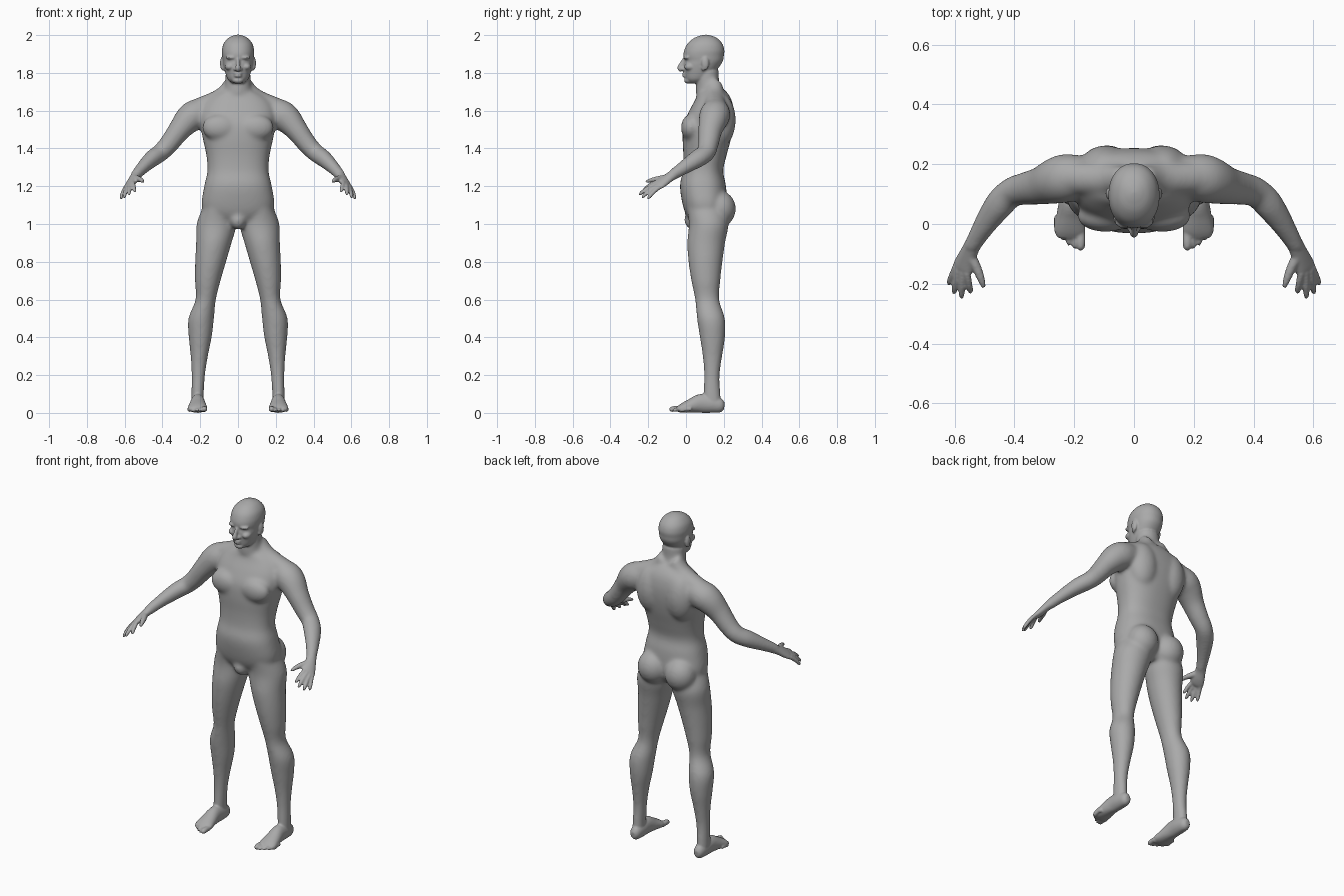
import bpy, bmesh, math
from mathutils import Vector

cube = bpy.data.objects.get("Cube")
if cube:
    bpy.data.objects.remove(cube, do_unlink=True)

skin = bpy.data.materials.new("grey_clay")
skin.use_nodes = True
skin.diffuse_color = (0.4, 0.4, 0.4, 1)
skin.node_tree.nodes["Principled BSDF"].inputs["Base Color"].default_value = (0.4, 0.4, 0.4, 1)

UP = Vector((0, 0, 1))
SIDES = (1, -1)


def finish(bm, name):
    bmesh.ops.recalc_face_normals(bm, faces=bm.faces)
    mesh = bpy.data.meshes.new(name)
    bm.to_mesh(mesh)
    bm.free()
    obj = bpy.data.objects.new(name, mesh)
    bpy.context.collection.objects.link(obj)
    return obj


def spline(rows, steps):
    """Smooth curve through every value of the given rows."""
    out = []
    for i in range(len(rows) - 1):
        a, b, c, d = rows[max(i - 1, 0)], rows[i], rows[i + 1], rows[min(i + 2, len(rows) - 1)]
        for s in range(steps):
            t = s / steps
            out.append([q + t / 2 * (r - p + t * (2 * p - 5 * q + 4 * r - e + t * (3 * (q - r) + e - p)))
                        for p, q, r, e in zip(a, b, c, d)])
    return out + [list(rows[-1])]


def tube(name, rows, side=(1, 0, 0), level=False, power=1.0, flip=1, count=40):
    """Loft of ellipses; each row is x, y, z, radius along side, other radius."""
    rows = spline(rows, 5)
    points = [Vector(r[:3]) for r in rows]
    bm = bmesh.new()
    rings = []
    for i, row in enumerate(rows):
        tangent = UP if level else (points[min(i + 1, len(rows) - 1)] - points[max(i - 1, 0)]).normalized()
        u = Vector(side) - tangent * tangent.dot(Vector(side))
        u.normalize()
        v = tangent.cross(u)
        ring = []
        for k in range(count):
            angle = math.tau * k / count
            c, s = math.cos(angle), math.sin(angle)
            c, s = (math.copysign(abs(w) ** power, w) for w in (c, s))
            p = points[i] + u * c * max(row[3], 0.002) + v * s * max(row[4], 0.002)
            ring.append(bm.verts.new((p.x * flip, p.y, p.z)))
        rings.append(ring)
    for low, high in zip(rings, rings[1:]):
        for k in range(count):
            j = (k + 1) % count
            bm.faces.new((low[k], low[j], high[j], high[k]))
    bm.faces.new(rings[0])
    bm.faces.new(rings[-1])
    return finish(bm, name)


def ball(name, loc, size):
    bm = bmesh.new()
    bmesh.ops.create_uvsphere(bm, u_segments=32, v_segments=20, radius=1)
    for vert in bm.verts:
        vert.co = Vector(loc) + Vector([c * s for c, s in zip(vert.co, size)])
    return finish(bm, name)


def pair(name, loc, size):
    return [ball(name, (loc[0] * f, loc[1], loc[2]), size) for f in SIDES]


def fuse(name, parts, voxel, rounds):
    """Join overlapping solids into one softly blended skin."""
    bpy.ops.object.select_all(action='DESELECT')
    for part in parts:
        part.select_set(True)
    body = bpy.context.view_layer.objects.active = parts[0]
    bpy.ops.object.join()
    body.name = name
    remesh = body.modifiers.new("skin", 'REMESH')
    remesh.mode = 'VOXEL'
    remesh.voxel_size = voxel
    relax = body.modifiers.new("relax", 'SMOOTH')
    relax.factor = 0.5
    relax.iterations = rounds
    for modifier in ("skin", "relax"):
        bpy.ops.object.modifier_apply(modifier=modifier)
    return body


# torso, neck and muscle masses
torso = [(.11, 1.0, .09, .07), (.105, 1.04, .165, .1), (.1, 1.1, .193, .117), (.09, 1.2, .179, .122),
         (.09, 1.28, .162, .107), (.1, 1.36, .167, .114), (.11, 1.45, .186, .128), (.12, 1.53, .2, .132),
         (.135, 1.6, .2, .118), (.145, 1.66, .165, .095), (.14, 1.7, .1, .075), (.14, 1.72, .06, .05)]
masses = [tube("torso", [(0, *r) for r in torso], level=True, power=0.85)]
masses.append(tube("neck", [(0, .15, 1.6, .09, .08), (0, .125, 1.69, .076, .072),
                            (0, .115, 1.74, .068, .062), (0, .112, 1.82, .066, .062)], level=True))
masses += pair("chest", (.095, .025, 1.51), (.095, .052, .07))
masses += pair("shoulder_blade", (.095, .185, 1.55), (.09, .078, .14))
masses += pair("buttock", (.09, .18, 1.08), (.09, .084, .095))
masses.append(ball("groin", (0, .04, 1.02), (.045, .05, .05)))

# arms and legs
leg = [(.105, .105, 1.08, .085, .1), (.113, .12, 1.0, .106, .105), (.128, .107, .9, .094, .1),
       (.145, .103, .8, .082, .09), (.16, .105, .7, .068, .077), (.171, .112, .6, .054, .064),
       (.195, .132, .5, .068, .074), (.2, .14, .4, .061, .067), (.205, .14, .3, .046, .052),
       (.21, .137, .2, .036, .042), (.214, .137, .1, .033, .046), (.214, .14, .04, .034, .05)]
arm = [(.13, .16, 1.6, .06, .07), (.215, .155, 1.582, .08, .08), (.26, .145, 1.555, .078, .076),
       (.312, .128, 1.495, .064, .06), (.365, .118, 1.425, .055, .052), (.41, .105, 1.378, .05, .048),
       (.455, .06, 1.345, .05, .045), (.51, -.02, 1.293, .037, .034), (.547, -.085, 1.25, .028, .028)]
for f in SIDES:
    masses.append(tube("leg", leg, level=True, flip=f))
    masses.append(tube("arm", arm, side=(0, 1, 0), flip=f))
    masses.append(tube("trapezius", [(.03, .15, 1.74, .045, .045), (.09, .15, 1.68, .05, .04),
                                     (.2, .155, 1.61, .06, .06)], side=(0, 1, 0), flip=f))
parts = [fuse("body", masses, 0.009, 14)]

# head
skull = [(.05, 1.745, .03, .03), (.06, 1.765, .053, .06), (.072, 1.8, .067, .079), (.085, 1.84, .077, .097),
         (.094, 1.865, .081, .102), (.093, 1.89, .084, .107), (.097, 1.92, .085, .106), (.1, 1.955, .076, .092),
         (.103, 1.983, .053, .063), (.105, 1.997, .027, .03), (.105, 2.002, .006, .006)]
parts.append(tube("head", [(0, *r) for r in skull], level=True, power=0.93))
parts.append(tube("nose", [(0, -.004, 1.878, .009, .01), (0, -.02, 1.85, .01, .013),
                           (0, -.032, 1.825, .014, .014), (0, -.022, 1.812, .012, .01)]))
parts += pair("nostril", (.014, -.014, 1.82), (.01, .012, .009))
parts += pair("brow", (.033, .006, 1.881), (.032, .02, .01))
parts += pair("eye", (.032, .012, 1.86), (.015, .013, .01))
parts += pair("cheek", (.045, .022, 1.832), (.024, .032, .02))
for height, size in ((1.796, .023), (1.783, .021)):
    parts.append(ball("lip", (0, -.002, height), (size, .018, .0075)))
parts.append(ball("chin", (0, .016, 1.76), (.03, .026, .018)))
parts += pair("ear", (.084, .102, 1.85), (.011, .02, .035))
parts += pair("ear_lobe", (.08, .092, 1.826), (.009, .011, .015))

# hands: knuckle, then fingertip, from little finger to index
fingers = [((.596, -.142, 1.193), (.621, -.203, 1.132)), ((.587, -.153, 1.201), (.603, -.235, 1.138)),
           ((.573, -.16, 1.21), (.577, -.25, 1.153)), ((.558, -.163, 1.22), (.546, -.232, 1.168))]
across = (-.055, -.03, .035)
palm = [(.537, -.065, 1.262, .028, .026), (.549, -.09, 1.246, .03, .022), (.562, -.122, 1.224, .036, .02),
        (.573, -.148, 1.208, .039, .016), (.578, -.163, 1.2, .032, .01)]
thumb = [(.55, -.1, 1.245, .018, .018), (.527, -.145, 1.238, .016, .016),
         (.513, -.18, 1.233, .013, .012), (.502, -.212, 1.223, .008, .007)]


def digit(name, base, tip, radius, bend, flip):
    """Finger or toe with a rounded end and a slight arch."""
    rows = []
    for t, swell in ((0, 1), (.3, .95), (.6, .95), (.88, .8), (1, .3)):
        p = Vector(base).lerp(Vector(tip), t) + UP * bend * math.sin(t * math.pi)
        rows.append((*p, radius * swell, radius * swell))
    return tube(name, rows, flip=flip, count=16)


# feet
foot = [(.212, .203, .036, .014, .018), (.212, .185, .038, .029, .036), (.212, .14, .046, .036, .046),
        (.213, .08, .05, .038, .05), (.214, .025, .037, .046, .037), (.214, -.02, .025, .052, .025),
        (.214, -.045, .018, .044, .014)]
for f in SIDES:
    parts.append(tube("palm", palm, side=across, flip=f))
    parts.append(tube("thumb", thumb, flip=f))
    for base, tip in fingers:
        parts.append(digit("finger", base, tip, 0.0115, 0.006, f))
    parts.append(tube("foot", foot, flip=f))
    for i in range(5):
        x = 0.178 + 0.02 * i
        radius = 0.016 if i == 0 else 0.0105
        reach = -0.088 + 0.002 * i + 0.003 * i * i
        parts.append(digit("toe", (x, reach + 0.06, 0.02), (x, reach, radius), radius, 0.004, f))

# one continuous smooth skin
body = fuse("body", parts, 0.0055, 3)
body.data.materials.clear()
body.data.materials.append(skin)
bpy.ops.object.shade_smooth()
